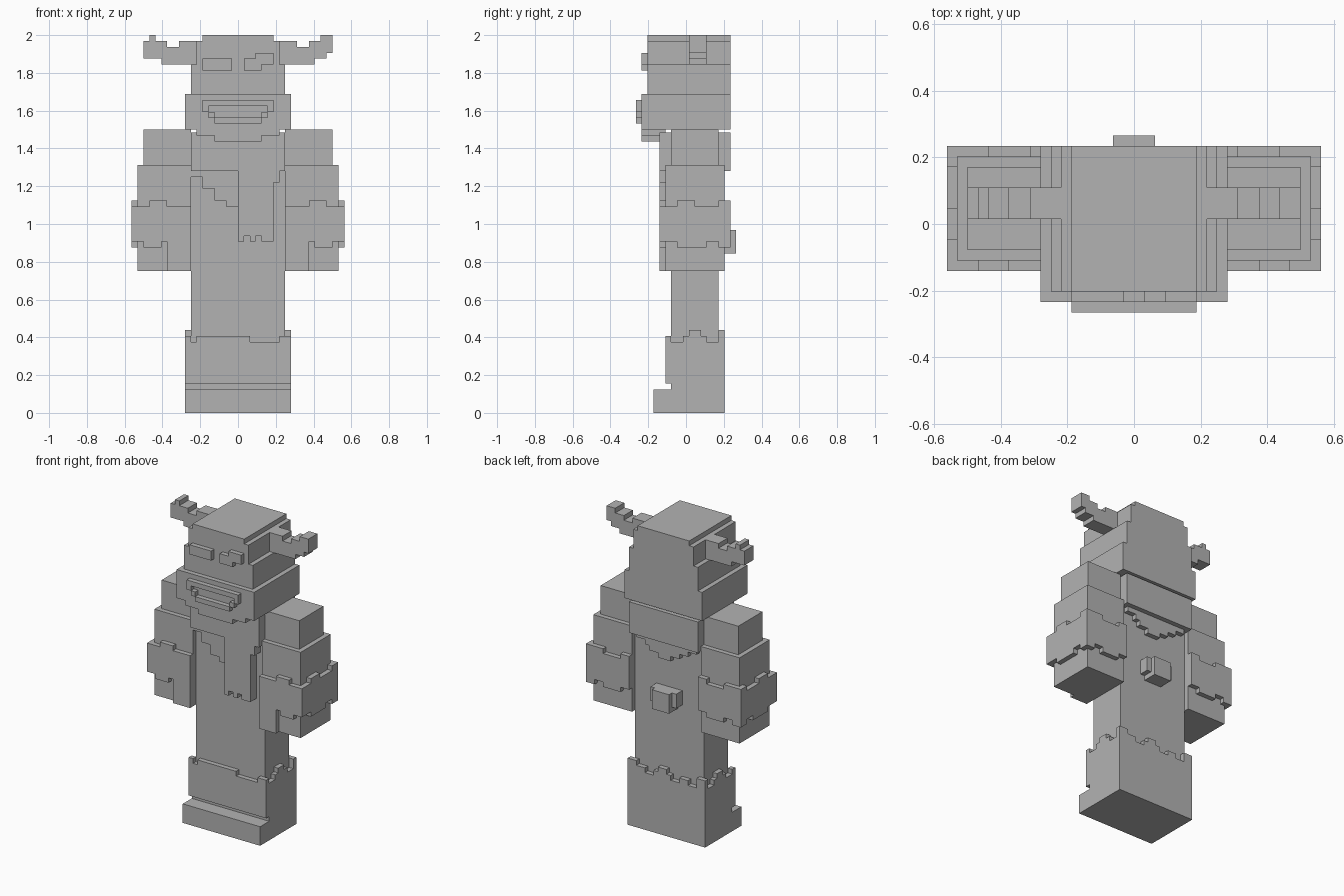
import bpy
import bmesh

U = 2 / 64  # size of one block unit

cube = bpy.data.objects.get("Cube")
if cube:
    bpy.data.objects.remove(cube, do_unlink=True)

grey = bpy.data.materials.new("plain grey")
grey.use_nodes = True
grey.diffuse_color = (0.45, 0.45, 0.45, 1)
grey.node_tree.nodes["Principled BSDF"].inputs["Base Color"].default_value = (0.45, 0.45, 0.45, 1)


def part(name, boxes, side=1):
    """One object from boxes (x0, x1, y0, y1, z0, z1) in block units; side -1 mirrors in x."""
    bm = bmesh.new()
    for x0, x1, y0, y1, z0, z1 in boxes:
        x0, x1 = sorted((x0 * side, x1 * side))
        for v in bmesh.ops.create_cube(bm, size=1)["verts"]:
            v.co = (((x0 + x1) / 2 + v.co.x * (x1 - x0)) * U,
                    ((y0 + y1) / 2 + v.co.y * (y1 - y0)) * U,
                    ((z0 + z1) / 2 + v.co.z * (z1 - z0)) * U)
    mesh = bpy.data.meshes.new(name)
    bm.to_mesh(mesh)
    bm.free()
    mesh.materials.append(grey)
    obj = bpy.data.objects.new(name, mesh)
    bpy.context.collection.objects.link(obj)
    return obj


def across(y0, y1, cols):
    """Columns (x0, x1, z0, z1) side by side along x."""
    return [(a, b, y0, y1, c, d) for a, b, c, d in cols]


def along(x0, x1, cols):
    """Columns (y0, y1, z0, z1) side by side along y."""
    return [(x0, x1, a, b, c, d) for a, b, c, d in cols]


# Head with stepped crown, and wide jaw
part("head", across(-6.5, 7.5, [(-8, 8, 54, 59), (-7, 7, 59, 63), (-6, 6, 63, 64)]))
part("jaw", [(-9, 9, -7.5, 7.5, 48, 54)])
part("beard", across(-7.5, -3.5, [(-7, 7, 47, 48), (-4, 4, 46, 47)]))

# Face
part("right_eye", across(-7.5, -6.5, [(-6, -1, 58, 60)]))
part("left_eye", across(-7.5, -6.5, [(1, 3, 58, 60), (3, 4, 58, 61), (4, 6, 59, 61)]))
part("mouth_frame", across(-8.5, -7.5, [
    (-6, 6, 52, 53), (-6, -5, 51, 52), (5, 6, 51, 52),
    (-5, -4, 50, 51), (4, 5, 50, 51), (-4, 4, 49, 50)]))

# Horns
part("right_horn", across(0.5, 3.5, [
    (-10, -7, 59, 63), (-12, -10, 59, 62), (-13, -12, 59, 63),
    (-14, -13, 60, 63), (-15, -14, 60, 64), (-16, -15, 60, 63)]))
part("left_horn", across(0.5, 3.5, [
    (7, 10, 59, 63), (10, 12, 59, 62), (12, 13, 59, 63),
    (13, 14, 60, 63), (14, 15, 60, 64), (15, 16, 61, 64)]))

# Body and joined legs
part("body", [(-8, 8, -2.5, 5.5, 4, 47.5)])

# Scarf with hanging end, stepped front drape and back fringe
part("scarf", [(-8, 8, -4.5, 7.5, 41, 47.5)])
part("scarf_end", across(-4.5, -2.5, [
    (0, 1, 29, 41), (1, 2, 30, 41), (2, 3, 29, 41), (3, 4, 30, 41),
    (4, 5, 29, 41), (5, 6, 29, 41), (6, 7, 39, 41)]))
part("front_drape", across(-3.5, -2.5, [
    (-8, -6, 40, 41), (-6, -4, 38, 41), (-4, -2, 36, 41), (-2, 0, 35, 41)]))
part("back_fringe", across(5.5, 6.5, [
    (-7, -5, 40, 41), (-5, -3, 39, 41), (-3, -1, 38, 41),
    (-1, 2, 37, 41), (2, 4, 38, 41), (4, 5, 39, 41), (5, 7, 40, 41)]))

# Pouch on the back
part("back_pouch", [(-3, 3, 5.5, 7.5, 28, 31), (-2, 2, 5.5, 8.5, 27, 31)])

# Arms, with a ragged cuff one unit thick
for side, label in ((1, "left"), (-1, "right")):
    part(label + "_shoulder", [(8, 16, -2.5, 5.5, 42, 48)], side)
    part(label + "_arm", [(8, 17, -3.5, 6.5, 24, 42)], side)
    cuff = across(-4.5, -3.5, [
        (8, 12, 24, 35), (12, 13, 29, 36), (13, 15, 28, 36),
        (15, 16, 28, 35), (16, 18, 29, 35)])
    cuff += along(17, 18, [
        (-3.5, -1.5, 29, 35), (-1.5, 1.5, 28, 36), (1.5, 3.5, 28, 35),
        (3.5, 5.5, 29, 35), (5.5, 6.5, 28, 36)])
    cuff += across(6.5, 7.5, [
        (8, 10, 29, 36), (10, 14, 28, 35), (14, 16, 29, 36), (16, 18, 28, 36)])
    part(label + "_cuff", cuff, side)

# Boots as one block, with toe step and ragged top edge
part("boots", [(-9, 9, -3.5, 6.5, 5, 12), (-9, 9, -2.5, 6.5, 4, 5), (-9, 9, -5.5, 6.5, 0, 4)])
trim = across(-3.5, -2.5, [(-9, -8, 12, 13), (-7, 2, 12, 13), (7, 9, 12, 13)])
for x in (-9, 8):
    trim += along(x, x + 1, [
        (-0.5, 3.5, 12, 13), (0.5, 2.5, 13, 14), (5.5, 6.5, 12, 14)])
trim += across(5.5, 6.5, [
    (-8, -7, 12, 14), (-5, -3, 12, 13), (-1, 3, 12, 13),
    (0, 2, 13, 14), (5, 7, 12, 13), (7, 8, 12, 14)])
part("boot_trim", trim)
